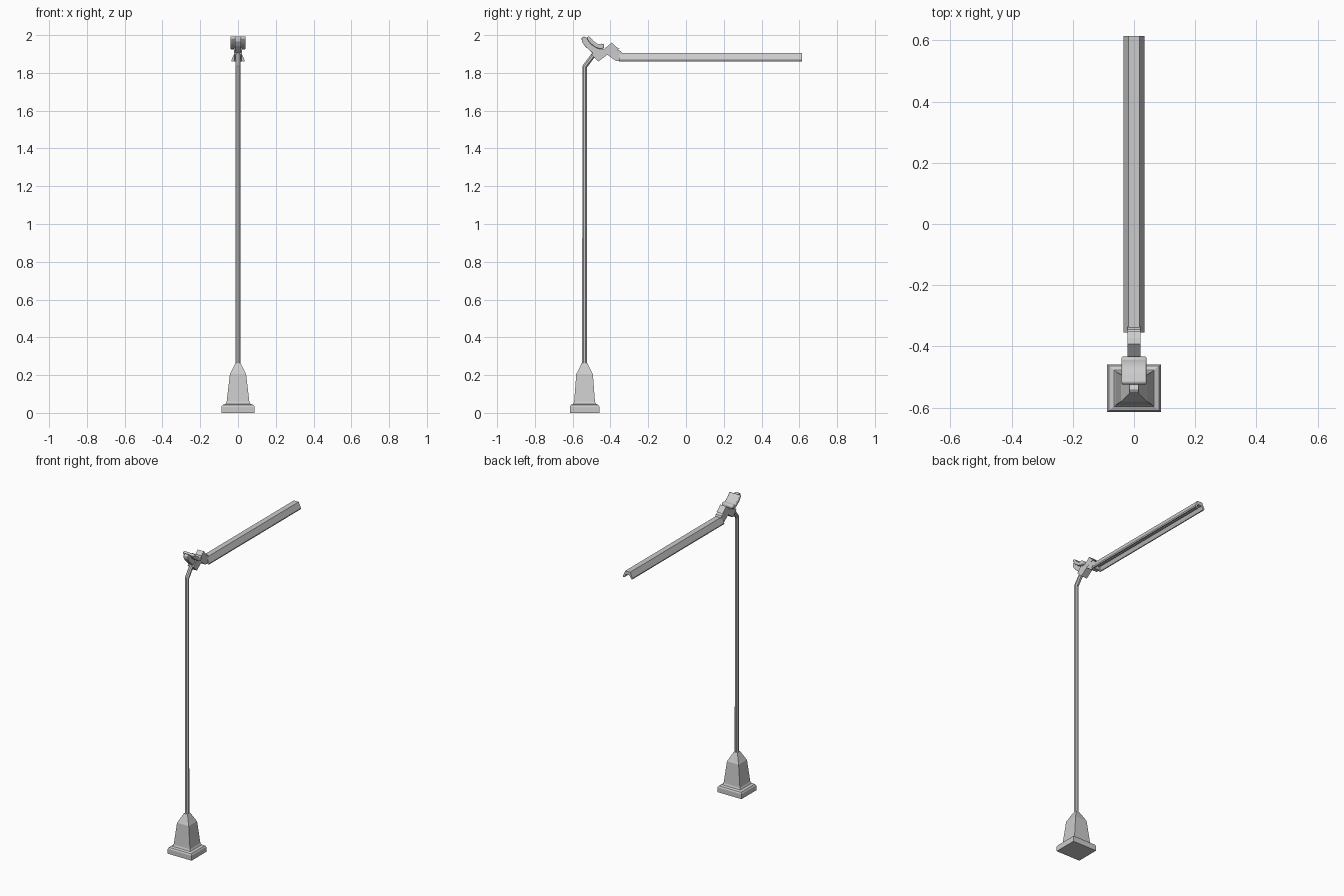
import bpy, bmesh, math
from mathutils import Vector

if "Cube" in bpy.data.objects:
    bpy.data.objects.remove(bpy.data.objects["Cube"])

CY = -0.537  # centre of the post along y


def finish(name, bm, bevel=0, smooth=False):
    bmesh.ops.recalc_face_normals(bm, faces=bm.faces)
    me = bpy.data.meshes.new(name)
    bm.to_mesh(me)
    bm.free()
    ob = bpy.data.objects.new(name, me)
    bpy.context.collection.objects.link(ob)
    if bevel:
        m = ob.modifiers.new("Bevel", 'BEVEL')
        m.width, m.segments = bevel, 2
        m.limit_method = 'ANGLE'
        m.angle_limit = math.radians(40)
    if smooth:
        bpy.ops.object.select_all(action='DESELECT')
        ob.select_set(True)
        bpy.context.view_layer.objects.active = ob
        bpy.ops.object.shade_smooth_by_angle(angle=math.radians(40))
    return ob


def loft(name, rings, **kw):
    """Join equal-length rings of points and cap both ends."""
    bm = bmesh.new()
    vs = [[bm.verts.new(p) for p in r] for r in rings]
    n = len(vs[0])
    for a, b in zip(vs, vs[1:]):
        for i in range(n):
            j = (i + 1) % n
            bm.faces.new((a[i], a[j], b[j], b[i]))
    bm.faces.new(vs[0])
    bm.faces.new(vs[-1])
    return finish(name, bm, **kw)


def side_profile(name, pts, hw, **kw):
    """Extrude a y-z outline symmetrically across x."""
    return loft(name, [[(x, y, z) for y, z in pts] for x in (-hw, hw)], **kw)


# Flared rectangular pedestal: half width, half depth, height
steps = [(.088, .078, 0), (.088, .078, .032), (.082, .073, .042), (.066, .060, .048),
         (.060, .055, .06), (.043, .044, .205), (.036, .037, .218), (.013, .014, .265)]
loft("pedestal", [[(sx * w, CY + sy * d, z) for sx, sy in ((-1, -1), (1, -1), (1, 1), (-1, 1))]
                  for w, d, z in steps])

# Octagonal pole, bending forward at the top
R = 0.0137
path = [(CY, .25, 0), (CY, 1.832, 22), (-.482, 1.905, 42)]
rings = []
for y, z, tilt in path:
    t = math.radians(tilt)
    ring = []
    for i in range(8):
        a = math.pi / 8 + i * math.pi / 4
        u, v = R * math.cos(a), R * math.sin(a)
        ring.append(Vector((u, y + v * math.cos(t), z - v * math.sin(t))))
    rings.append(ring)
loft("pole", rings)

# Narrow curved horn behind the cap
side_profile("rear_horn", [(-.553, 1.985), (-.551, 1.965), (-.535, 1.942), (-.490, 1.900),
                           (-.455, 1.915), (-.500, 1.955), (-.528, 1.987), (-.540, 1.993)],
             .016, bevel=.003)

# Wide rounded saddle cap
side_profile("saddle_cap", [(-.527, 1.985), (-.516, 1.995), (-.508, 1.990), (-.490, 1.968),
                            (-.465, 1.952), (-.440, 1.955), (-.433, 1.947), (-.433, 1.932),
                            (-.450, 1.925), (-.475, 1.932), (-.505, 1.953)],
             .041, bevel=.007, smooth=True)

# Tilted clamp body
side_profile("clamp_body", [(-.500, 1.897), (-.465, 1.860), (-.400, 1.908), (-.352, 1.927),
                            (-.372, 1.940), (-.392, 1.961), (-.437, 1.924), (-.470, 1.935)],
             .022)

# Connector between clamp and arm
side_profile("arm_connector", [(-.424, 1.902), (-.395, 1.935), (-.345, 1.915),
                               (-.330, 1.892), (-.345, 1.864), (-.372, 1.864)], .021)

# Long arm with sloping sides and a groove underneath
arm = [(-.018, 1.905), (.018, 1.905), (.035, 1.868), (.033, 1.860), (.026, 1.860),
       (.014, 1.882), (-.014, 1.882), (-.026, 1.860), (-.033, 1.860), (-.035, 1.868)]
loft("arm_channel", [[(x, y, z) for x, z in arm] for y in (-.354, .614)])

# Slim strip set in the groove
strip = [(-.008, 1.884), (.008, 1.884), (.006, 1.874), (-.006, 1.874)]
loft("light_strip", [[(x, y, z) for x, z in strip] for y in (-.33, .59)])
